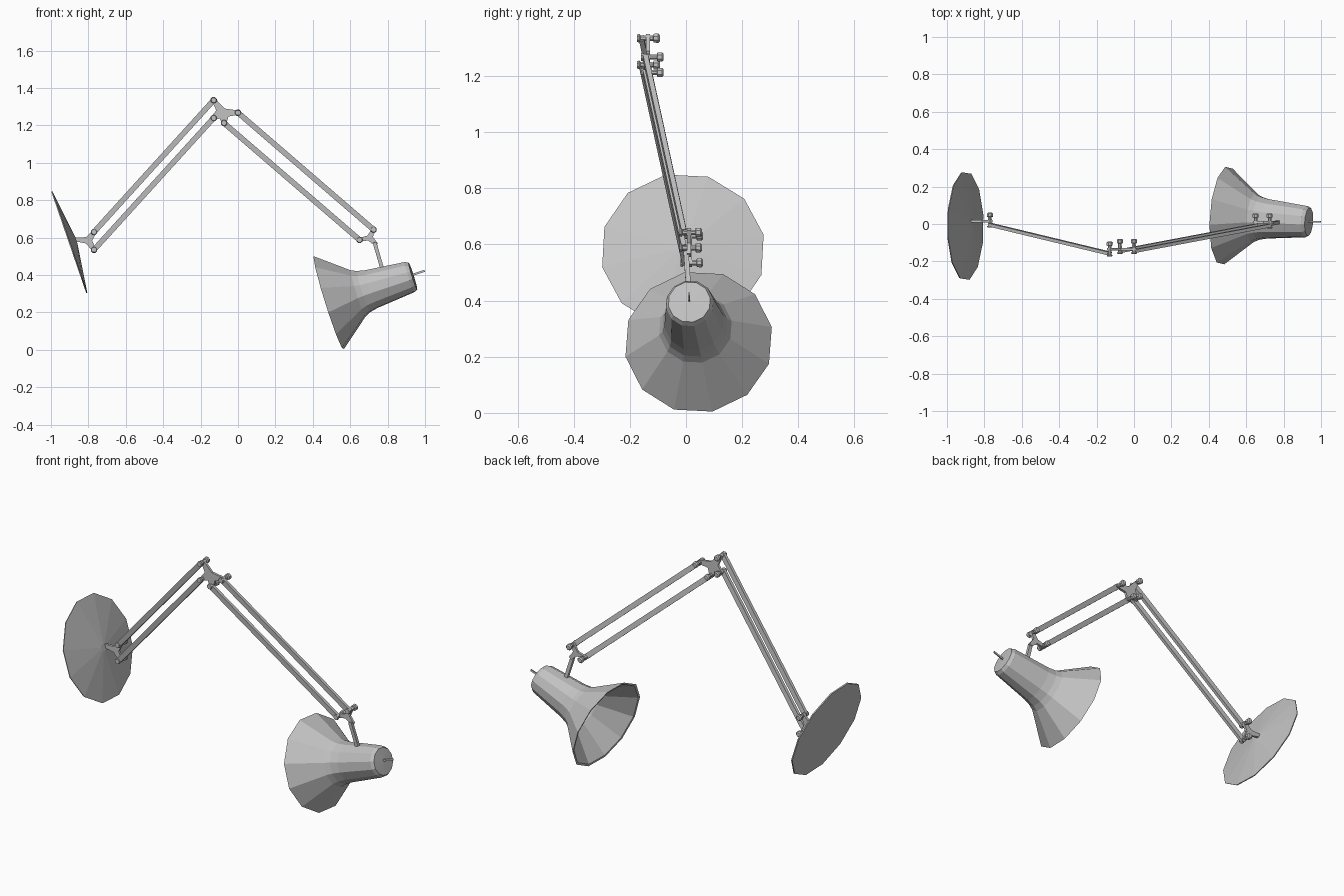
import bpy, bmesh, math
from mathutils import Vector

if "Cube" in bpy.data.objects:
    bpy.data.objects.remove(bpy.data.objects["Cube"])

grey = bpy.data.materials.new("grey metal")
grey.diffuse_color = (0.54, 0.54, 0.54, 1)
grey.use_nodes = True
grey.node_tree.nodes["Principled BSDF"].inputs["Base Color"].default_value = grey.diffuse_color


def finish(name, bm):
    bmesh.ops.remove_doubles(bm, verts=bm.verts, dist=1e-5)
    bmesh.ops.recalc_face_normals(bm, faces=bm.faces)
    me = bpy.data.meshes.new(name)
    bm.to_mesh(me)
    bm.free()
    me.materials.append(grey)
    ob = bpy.data.objects.new(name, me)
    bpy.context.collection.objects.link(ob)
    return ob


def lathe(name, origin, axis, profile, sides=12, offset=12):
    """Faceted turned part; profile holds (distance along axis, radius)."""
    origin, w = Vector(origin), Vector(axis).normalized()
    ref = Vector((0, 0, 1)) if abs(w.z) < 0.9 else Vector((1, 0, 0))
    u = ref.cross(w).normalized()
    v = w.cross(u)
    bm = bmesh.new()
    rings = []
    for s, r in profile:
        ring = []
        for i in range(sides):
            a = math.radians(offset) + math.tau * i / sides
            ring.append(bm.verts.new(origin + w * s + (u * math.cos(a) + v * math.sin(a)) * r))
        rings.append(ring)
    for a, b in zip(rings, rings[1:]):
        for i in range(sides):
            j = (i + 1) % sides
            bm.faces.new((a[i], a[j], b[j], b[i]))
    return finish(name, bm)


def bar(name, a, b, width, depth):
    """Rectangular bar from a to b, with its depth along y."""
    a, b = Vector(a), Vector(b)
    d = (b - a).normalized()
    side = d.cross(Vector((0, 1, 0))).normalized() * width / 2
    back = d.cross(side).normalized() * depth / 2
    bm = bmesh.new()
    ends = [[bm.verts.new(p + side * i + back * j)
             for i, j in ((1, 1), (1, -1), (-1, -1), (-1, 1))] for p in (a, b)]
    for e in ends:
        bm.faces.new(e)
    for i in range(4):
        j = (i + 1) % 4
        bm.faces.new((ends[0][i], ends[0][j], ends[1][j], ends[1][i]))
    return finish(name, bm)


def plate(name, corners, y, thick=0.014, pull=0.3, grow=0.012):
    """Upright bracket plate with edges drawn in between its corners."""
    pts = [Vector((x, 0, z)) for x, z in corners]
    mid = sum(pts, Vector()) / len(pts)
    outline = []
    for p, q in zip(pts, pts[1:] + pts[:1]):
        out = (p - mid).normalized() * grow
        tan = Vector((-out.z, 0, out.x)) * 0.8
        if (q - p).dot(tan) < 0:
            tan = -tan
        outline += [p + out - tan, p + out + tan, ((p + q) / 2).lerp(mid, pull)]
    bm = bmesh.new()
    face = bm.faces.new([bm.verts.new(p + Vector((0, y - thick / 2, 0))) for p in outline])
    res = bmesh.ops.extrude_face_region(bm, geom=[face])
    moved = [g for g in res["geom"] if isinstance(g, bmesh.types.BMVert)]
    bmesh.ops.translate(bm, verts=moved, vec=(0, thick, 0))
    return finish(name, bm)


def bolt(name, x, y, z, length=0.065):
    """Pivot pin with a head at the back and a low cap at the front."""
    lathe(name, (x, y, z), (0, 1, 0),
          [(-0.016, 0), (-0.016, 0.014), (-0.009, 0.017), (-0.004, 0.011),
           (length - 0.024, 0.010), (length - 0.022, 0.017), (length - 0.006, 0.018),
           (length, 0.012), (length, 0)], sides=8, offset=22.5)


# wall base: shallow twelve-sided cone
lathe("wall_base", (-0.905, -0.011, 0.575), (0.945, 0, 0.326),
      [(0, 0), (0, 0.292), (0.006, 0.294), (0.042, 0.02), (0.042, 0)])

# lampshade: flared shell with neck and closed cap
lathe("lampshade", (0.485, 0.045, 0.253), (0.951, -0.07, 0.30),
      [(0, 0.266), (0.165, 0.132), (0.195, 0.118), (0.24, 0.108), (0.455, 0.086),
       (0.473, 0.076), (0.476, 0), (0.455, 0), (0.445, 0.074), (0.24, 0.097),
       (0.19, 0.108), (0.16, 0.122), (0.002, 0.254), (0, 0.266)])

# switch on the cap
bar("switch", (0.925, 0.012, 0.398), (0.998, 0.012, 0.423), 0.011, 0.006)

# lower and upper arm bars, with a bolt at each end
arms = {
    "lower_arm_top_bar": ((-0.77, -0.004, 0.63), (-0.13, -0.158, 1.335)),
    "lower_arm_bottom_bar": ((-0.77, -0.004, 0.535), (-0.13, -0.158, 1.24)),
    "upper_arm_top_bar": ((0.0, -0.145, 1.268), (0.725, -0.008, 0.643)),
    "upper_arm_bottom_bar": ((-0.075, -0.145, 1.213), (0.65, -0.008, 0.588)),
}
for name, (a, b) in arms.items():
    bar(name, a, b, 0.029, 0.018)
    bolt(name + "_start_bolt", *a)
    bolt(name + "_end_bolt", *b)

# brackets
plate("elbow_bracket", [(-0.13, 1.335), (0, 1.268), (-0.075, 1.213), (-0.13, 1.24)], -0.135)
plate("base_bracket", [(-0.865, 0.59), (-0.77, 0.63), (-0.77, 0.535)], 0.014)
plate("head_bracket", [(0.725, 0.643), (0.65, 0.588), (0.733, 0.57)], 0.01)

# stem joining the head bracket to the lampshade
bar("shade_stem", (0.73, 0.0, 0.575), (0.772, 0.01, 0.43), 0.02, 0.018)
